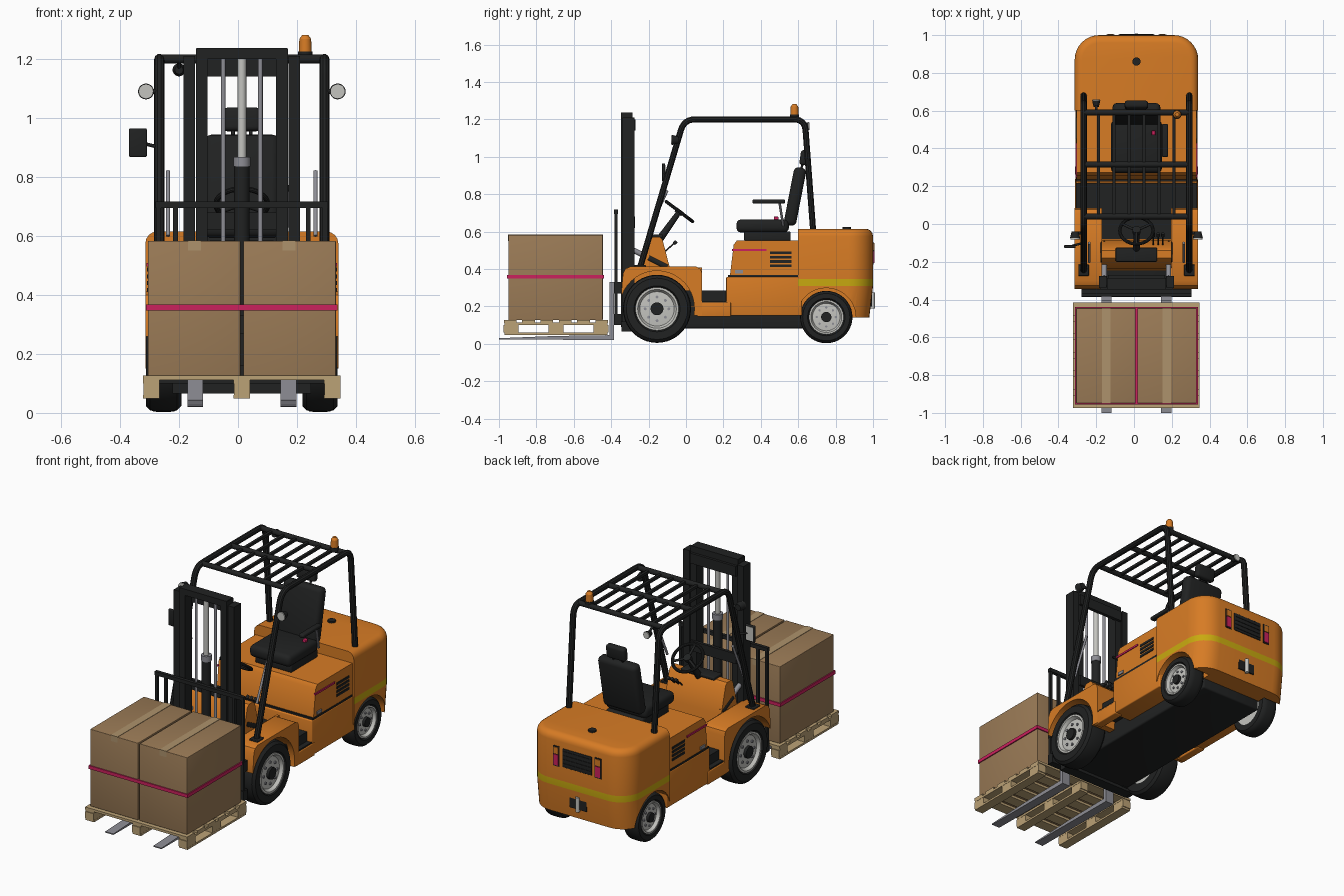
import bpy, bmesh
from math import sin, cos, pi, radians
from mathutils import Vector, Matrix

if "Cube" in bpy.data.objects:
    bpy.data.objects.remove(bpy.data.objects["Cube"])
CX = 0.013  # centre line of the truck

def material(name, *rgb):
    m = bpy.data.materials.new(name)
    m.use_nodes = True
    m.diffuse_color = (*rgb, 1)
    m.node_tree.nodes["Principled BSDF"].inputs["Base Color"].default_value = (*rgb, 1)
    return m

ORANGE = material("orange paint", .68, .2, .018)
BLACK = material("black", .015, .016, .016)
STEEL = material("grey steel", .27, .27, .3)
LIGHT = material("light grey", .55, .55, .52)
CARD = material("cardboard", .33, .2, .095)
TAPE = material("tape", .42, .29, .15)
WOOD = material("pale wood", .5, .36, .18)
PINK = material("pink red", .6, .015, .11)
YELLOW = material("yellow stripe", .58, .4, .005)

def shade(me):
    me.shade_smooth()
    me.set_sharp_from_angle(angle=radians(35))

def finish(name, bm, mat):
    bmesh.ops.recalc_face_normals(bm, faces=bm.faces)
    me = bpy.data.meshes.new(name)
    bm.to_mesh(me)
    bm.free()
    me.materials.append(mat)
    shade(me)
    ob = bpy.data.objects.new(name, me)
    ob.location.x = CX
    bpy.context.collection.objects.link(ob)
    return ob

def box(name, mat, x, y, z, bevel=0, tilt=0):
    """Box from (low, high) ranges, optionally tilted about its own x axis."""
    bm = bmesh.new()
    mid = Vector([(a + b) / 2 for a, b in (x, y, z)])
    size = [b - a for a, b in (x, y, z)]
    bmesh.ops.create_cube(bm, size=1, matrix=Matrix.Diagonal((*size, 1)))
    if bevel:
        bmesh.ops.bevel(bm, geom=bm.edges[:], offset=bevel, segments=3, profile=.5, affect='EDGES')
    bm.transform(Matrix.Translation(mid) @ Matrix.Rotation(tilt, 4, 'X'))
    return finish(name, bm, mat)

def rod(name, mat, a, b, r, r2=None, seg=20):
    a, b = Vector(a), Vector(b)
    bm = bmesh.new()
    turn = (b - a).to_track_quat('Z', 'Y').to_matrix().to_4x4()
    bmesh.ops.create_cone(bm, cap_ends=True, segments=seg, radius1=r, radius2=r if r2 is None else r2,
                          depth=(b - a).length, matrix=Matrix.Translation((a + b) / 2) @ turn)
    return finish(name, bm, mat)

def extrude(name, mat, profile, x0, x1):
    """Side profile of (y, z) points swept across x."""
    bm = bmesh.new()
    face = bm.faces.new([bm.verts.new((x0, y, z)) for y, z in profile])
    new = bmesh.ops.extrude_face_region(bm, geom=[face])["geom"]
    bmesh.ops.translate(bm, vec=(x1 - x0, 0, 0), verts=[v for v in new if isinstance(v, bmesh.types.BMVert)])
    return finish(name, bm, mat)

def lathe(name, mat, profile, y, z, side):
    """(offset, radius) profile spun round an x axis through (y, z)."""
    bm = bmesh.new()
    vs = [bm.verts.new((side * o, y + r, z)) for o, r in profile]
    es = [bm.edges.new(p) for p in zip(vs, vs[1:])]
    bmesh.ops.spin(bm, geom=vs + es, cent=(0, y, z), axis=(1, 0, 0), angle=2 * pi, steps=40, use_merge=True)
    bmesh.ops.remove_doubles(bm, verts=bm.verts, dist=1e-5)
    return finish(name, bm, mat)

def tube(name, mat, pts, r, fillet=0.0, cyclic=False):
    """Round tube along a path with rounded corners."""
    pts = [Vector(p) for p in pts]
    path = pts if cyclic else [pts[0]]
    if not cyclic:
        for a, p, b in zip(pts, pts[1:], pts[2:]):
            s, e = p + (a - p).normalized() * fillet, p + (b - p).normalized() * fillet
            path += [s * (1 - t) ** 2 + p * 2 * t * (1 - t) + e * t * t for t in [i / 6 for i in range(7)]]
        path.append(pts[-1])
    cu = bpy.data.curves.new(name, 'CURVE')
    cu.dimensions, cu.bevel_depth, cu.bevel_resolution, cu.use_fill_caps = '3D', r, 3, True
    sp = cu.splines.new('POLY')
    sp.points.add(len(path) - 1)
    for q, p in zip(sp.points, path):
        q.co = (*p, 1)
    sp.use_cyclic_u = cyclic
    tmp = bpy.data.objects.new(name + " path", cu)
    me = bpy.data.meshes.new_from_object(tmp)
    bpy.data.objects.remove(tmp)
    bm = bmesh.new()
    bm.from_mesh(me)
    bpy.data.meshes.remove(me)
    bm.faces.ensure_lookup_table()
    for f in bm.faces:
        f.material_index = 0
    return finish(name, bm, mat)

def span(c, half):
    return (c - half, c + half)

# Load: pallet, two cartons, strap and tape
for i in range(6):
    box("pallet_slat", WOOD, (-.335, .335), span(-.94 + i * .098, .034), (.112, .126))
for x in (-.307, 0, .307):
    box("pallet_stringer", WOOD, span(x, .028), (-.97, -.42), (.1, .113))
    box("pallet_runner", WOOD, span(x, .028), (-.97, -.42), (.048, .06))
    for y in (-.935, -.695, -.455):
        box("pallet_block", WOOD, span(x, .027), span(y, .04), (.06, .1))
for s in (-1, 1):
    box("carton", CARD, span(s * .162, .157), (-.95, -.445), (.126, .583), .003)
    box("carton_tape", TAPE, span(s * .16, .022), (-.951, -.444), (.55, .585))
box("load_strap", PINK, (-.325, .325), (-.956, -.439), (.348, .368))

# Forks, carriage and load guard
for s in (-1, 1):
    extrude("fork", STEEL, [(-1, .024), (-.42, .02), (-.385, .02), (-.385, .33), (-.408, .33), (-.408, .046), (-.7, .042), (-1, .03)],
            s * .158 - .027, s * .158 + .027)
    for x in (.282, .225):
        box("load_guard_post", BLACK, span(s * x, .008), (-.382, -.366), (.12, .71))
box("load_guard_top", BLACK, (-.292, .292), (-.384, -.364), (.695, .717))
for z in (.13, .3):
    box("carriage_bar", BLACK, (-.292, .292), (-.386, -.345), span(z, .03))
box("mast_foot", BLACK, (-.235, .235), (-.345, -.28), (.065, .12))

# Mast rails, cross bars and lift cylinders
for s in (-1, 1):
    box("outer_mast_rail", BLACK, span(s * .178, .02), (-.34, -.275), (.08, 1.21))
    box("inner_mast_rail", BLACK, span(s * .136, .02), (-.348, -.285), (.09, 1.235))
    rod("side_lift_rod", STEEL, (s * .063, -.32, .12), (s * .063, -.32, 1.2), .008)
    rod("tilt_cylinder", STEEL, (s * .17, -.28, .5), (s * .17, -.16, .44), .014)
    rod("tilt_barrel", BLACK, (s * .17, -.2, .46), (s * .17, -.1, .41), .02)
box("inner_mast_top", BLACK, (-.154, .154), (-.348, -.285), (1.2, 1.237))
box("outer_mast_top", BLACK, (-.15, .15), (-.29, -.27), (1.14, 1.2))
box("mast_middle_bar", BLACK, (-.15, .15), (-.29, -.272), (.62, .68))
rod("lift_barrel", BLACK, (0, -.315, .1), (0, -.315, .84), .026)
rod("lift_collar", STEEL, (0, -.315, .835), (0, -.315, .868), .029)
rod("lift_rod", LIGHT, (0, -.315, .86), (0, -.315, 1.2), .015)

# Chassis, floor and sills
box("chassis", BLACK, (-.2, .2), (-.33, .86), (.083, .2), .01)
box("floor", BLACK, (-.29, .29), (-.12, .24), (.2, .285))
for s in (-1, 1):
    box("side_sill", ORANGE, span(s * .3, .025), (.06, .24), (.145, .222), .005)
    box("side_step", BLACK, span(s * .29, .03), (.085, .22), (.222, .23))

# Front fenders with round arches
arch = [(-.155 + .2 * cos(radians(a)), .19 + .2 * sin(radians(a))) for a in range(-11, 162, 9)]
for s in (-1, 1):
    extrude("front_fender", ORANGE, [(-.345, .28), (-.337, .375), (-.325, .4), (-.3, .412), (.055, .412), (.078, .4), (.086, .375), (.086, .15)] + arch,
            s * .19, s * .327)
    box("fender_inner_wall", ORANGE, span(s * .19, .008), (-.34, .086), (.15, .408))

# Cowl and dashboard
extrude("cowl", ORANGE, [(-.25, .15), (-.235, .4), (-.195, .555), (-.18, .57), (-.14, .57), (-.125, .555), (-.085, .4), (-.07, .15)], -.185, .185)
box("dashboard", BLACK, (-.11, .11), (-.2, -.125), (.565, .585), .006)
rod("steering_column", BLACK, (0, -.14, .56), (0, -.04, .7), .02, .014)
centre, tip = Vector((0, -.035, .707)), Matrix.Rotation(radians(-37), 3, 'X')
def on_wheel(a, r):
    return centre + tip @ Vector((r * cos(a), r * sin(a), 0))
tube("steering_wheel", BLACK, [on_wheel(i * pi / 16, .088) for i in range(32)], .009, cyclic=True)
for k in range(3):
    rod("steering_spoke", BLACK, centre, on_wheel(pi / 6 + k * 2 * pi / 3, .088), .007)
rod("steering_hub", BLACK, centre - tip @ Vector((0, 0, .015)), centre + tip @ Vector((0, 0, .01)), .022)
for k in range(3):
    x = .09 + k * .025
    rod("control_lever", BLACK, (x, -.14, .47), (x, -.06, .54), .004)
    rod("lever_knob", BLACK, (x, -.065, .535), (x, -.05, .548), .009)

# Engine cover with louvres
side = [(.235, .365), (.255, .53), (.272, .552), (.61, .552), (.61, .365)]
extrude("engine_cover", ORANGE, side, -.318, .318)
box("engine_bay", ORANGE, (-.322, .322), (.215, .62), (.15, .358), .006)
box("cover_seam", BLACK, (-.32, .32), (.225, .61), (.354, .368))
for s in (-1, 1):
    for z in (.417, .44, .463, .486):
        box("louvre", BLACK, span(s * .318, .004), (.45, .565), span(z, .007))
    box("side_stripe", PINK, span(s * .319, .004), (.245, .43), (.497, .508))
    box("cover_latch", STEEL, span(s * .32, .005), (.262, .305), (.376, .394))

# Counterweight: rounded block, striped by height, arches cut
bm = bmesh.new()
bmesh.ops.create_cube(bm, size=1, matrix=Matrix.Translation((0, .8, .378)) @ Matrix.Diagonal((.654, .4, .474, 1)))
bmesh.ops.bevel(bm, geom=[e for e in bm.edges if all(v.co.y > .9 for v in e.verts) and abs(e.verts[0].co.z - e.verts[1].co.z) > .1],
                offset=.13, segments=8, profile=.5, affect='EDGES')
bmesh.ops.bevel(bm, geom=[e for e in bm.edges if all(v.co.z > .6 for v in e.verts) and any(v.co.y > .61 for v in e.verts)],
                offset=.04, segments=4, profile=.5, affect='EDGES')
for z in (.308, .346):
    bmesh.ops.bisect_plane(bm, geom=bm.verts[:] + bm.edges[:] + bm.faces[:], plane_co=(0, 0, z), plane_no=(0, 0, 1))
for v in bm.verts:
    if v.co.z < .2 and v.co.y > .8:
        v.co.y -= .02
for f in bm.faces:
    f.material_index = int(.308 < f.calc_center_median().z < .346 and abs(f.normal.z) < .5 and f.normal.y > -.5)
weight = finish("counterweight", bm, ORANGE)
weight.data.materials.append(YELLOW)
cutters = [rod("arch_cutter", ORANGE, (s * .2, .75, .14), (s * .4, .75, .14), .158, seg=48) for s in (-1, 1)]
for c in cutters:
    c.hide_render = True
    mod = weight.modifiers.new("arch", 'BOOLEAN')
    mod.operation, mod.object, mod.solver = 'DIFFERENCE', c, 'EXACT'
bpy.context.view_layer.update()
cut = bpy.data.meshes.new_from_object(weight.evaluated_get(bpy.context.evaluated_depsgraph_get()))
weight.modifiers.clear()
weight.data = cut
shade(cut)
for c in cutters:
    bpy.data.objects.remove(c)

# Rear grille, lamps, tow pin and filler cap
box("rear_grille", BLACK, (-.095, .095), (.99, 1.004), (.43, .54), .003)
for k in range(4):
    box("grille_bar", BLACK, (-.09, .09), (1, 1.007), span(.45 + k * .024, .005))
for s in (-1, 1):
    box("rear_lamp_frame", BLACK, span(s * .137, .021), (.985, 1.003), (.425, .545))
    box("rear_lamp", PINK, span(s * .137, .015), (.99, 1.007), (.432, .495))
    box("rear_indicator", ORANGE, span(s * .137, .015), (.99, 1.007), (.5, .538))
box("tow_recess", BLACK, (-.055, .055), (.98, .994), (.2, .265))
rod("tow_pin", LIGHT, (0, .998, .19), (0, .998, .275), .012)
rod("filler_cap", BLACK, (0, .86, .61), (0, .86, .625), .022)

# Wheels
def wheel(label, y, z, r, rim, inner, outer):
    for s in (-1, 1):
        w = outer - inner
        lathe(label + "_tyre", BLACK, [(inner, rim), (inner, r * .9), (inner + w * .12, r * .98), (inner + w * .3, r), (outer - w * .3, r),
              (outer - w * .12, r * .98), (outer, r * .9), (outer, rim + .008), (outer - .012, rim)], y, z, s)
        lathe(label + "_rim", LIGHT, [(inner, 0), (inner, rim), (outer - .004, rim), (outer - .004, rim * .9), (outer - .022, rim * .8),
              (outer - .018, rim * .4), (outer - .018, 0)], y, z, s)
        rod(label + "_hub", BLACK, (s * (outer - .03), y, z), (s * (outer - .002), y, z), rim * .3)
        for k in range(8):
            a = k * pi / 4
            p = (y + rim * .55 * cos(a), z + rim * .55 * sin(a))
            rod(label + "_bolt", STEEL, (s * (outer - .03), *p), (s * (outer - .013), *p), rim * .07, seg=8)

wheel("front_wheel", -.155, .187, .182, .115, .205, .325)
wheel("rear_wheel", .75, .143, .14, .092, .215, .315)

# Seat
box("seat_base", BLACK, (-.12, .12), (.31, .56), (.55, .6), .008)
box("seat_cushion", BLACK, (-.135, .135), (.27, .55), (.595, .665), .025)
box("seat_back", BLACK, (-.127, .127), span(.583, .033), (.63, .945), .025, radians(-11))
box("headrest", BLACK, (-.062, .062), span(.63, .02), (.955, 1.035), .014, radians(-8))
for s in (-1, 1):
    rod("headrest_post", BLACK, (s * .03, .605, .91), (s * .03, .628, .97), .006)
tube("armrest_post", STEEL, [(.152, .52, .63), (.152, .5, .755)], .007)
box("armrest", BLACK, (.135, .168), (.355, .53), (.75, .772), .008)
box("belt_buckle", PINK, (.08, .1), (.47, .495), (.655, .68), .004)

# Overhead guard
for s in (-1, 1):
    x = s * .28
    tube("guard_frame", BLACK, [(x, -.245, .41), (x, -.01, 1.2), (x, .635, 1.2), (x, .68, .6)], .017, .06)
    box("guard_foot", BLACK, span(x, .028), (-.275, -.215), (.41, .422), .004)
    rod("grab_handle", STEEL, (s * .25, -.2, .6), (s * .25, -.1, .82), .007)
    rod("headlamp", BLACK, (s * .325, -.04, 1.09), (s * .325, -.075, 1.09), .018, .027)
    rod("headlamp_lens", LIGHT, (s * .325, -.074, 1.09), (s * .325, -.081, 1.09), .025)
    rod("headlamp_arm", BLACK, (x, -.045, 1.09), (s * .32, -.05, 1.09), .008)
for y in (.04, .315, .59):
    rod("roof_cross_bar", BLACK, (-.28, y, 1.2), (.28, y, 1.2), .015)
for k in range(6):
    box("roof_slat", BLACK, span(-.2 + k * .08, .008), (.04, .59), (1.192, 1.208))

# Beacon, rear work lamp and mirror
rod("beacon_base", BLACK, (.215, .58, 1.2), (.215, .58, 1.225), .024)
rod("beacon", ORANGE, (.215, .58, 1.225), (.215, .58, 1.268), .022, .02)
rod("beacon_top", ORANGE, (.215, .58, 1.268), (.215, .58, 1.282), .02, .01)
rod("work_lamp", BLACK, (-.213, .62, 1.163), (-.213, .655, 1.163), .014, .022)
rod("work_lamp_lens", LIGHT, (-.213, .654, 1.163), (-.213, .66, 1.163), .019)
rod("work_lamp_arm", BLACK, (-.213, .59, 1.2), (-.213, .635, 1.165), .007)
rod("mirror_arm", BLACK, (-.28, -.1, .9), (-.35, -.118, .918), .006)
box("mirror", BLACK, (-.383, -.322), (-.128, -.112), (.868, .965), .005)
box("mirror_glass", LIGHT, (-.376, -.329), (-.113, -.11), (.876, .957))
